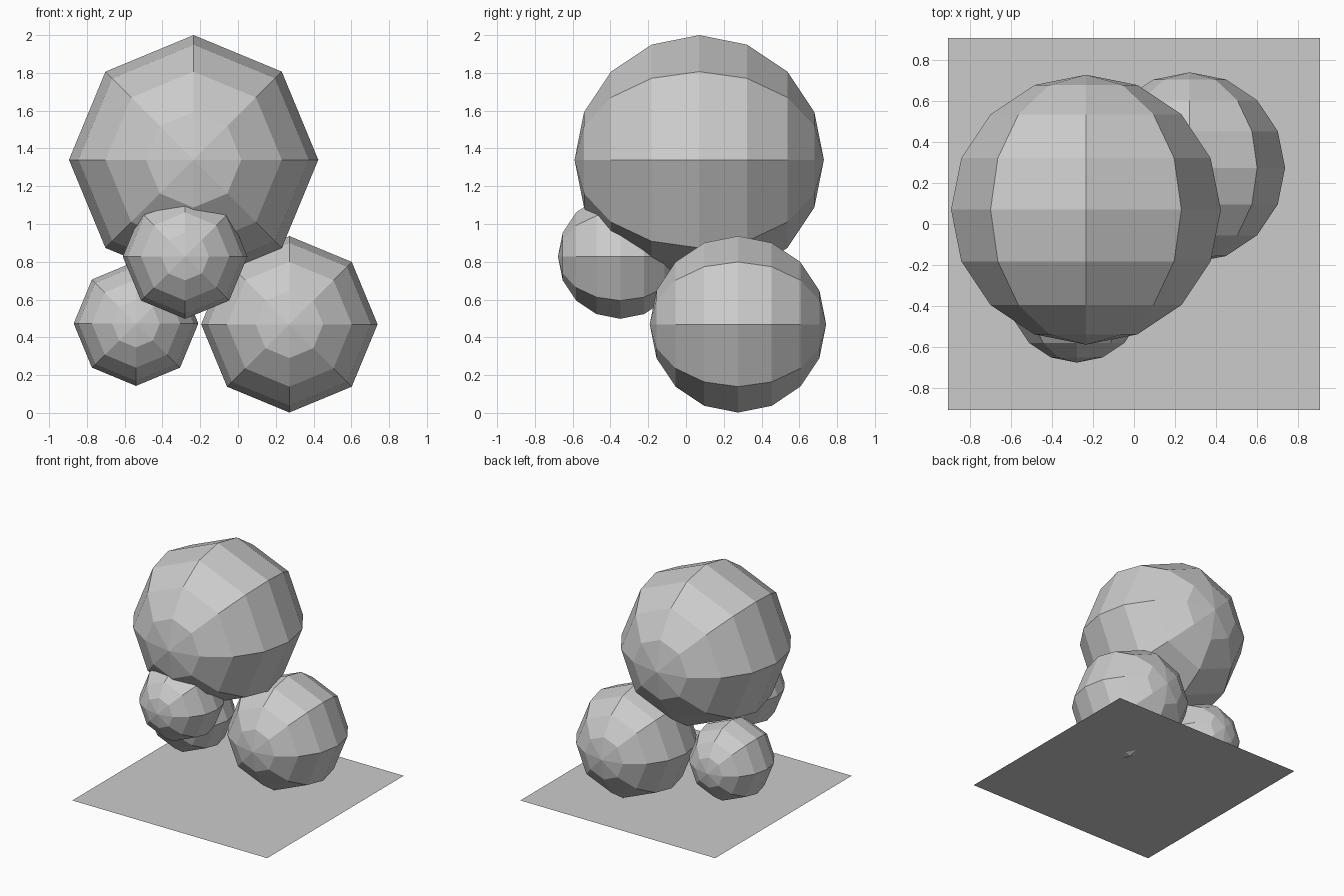
import bpy
from math import pi

if "Cube" in bpy.data.objects:
    bpy.data.objects.remove(bpy.data.objects["Cube"])


def ball(name, centre, radius):
    # Low-poly sphere with its poles pointing front and back
    bpy.ops.mesh.primitive_uv_sphere_add(
        segments=8, ring_count=8, radius=radius,
        location=centre, rotation=(pi / 2, 0, 0))
    bpy.context.object.name = name


# Cluster of balls
ball("large_top_ball", (-0.235, 0.07, 1.34), 0.66)
ball("medium_right_ball", (0.272, 0.275, 0.469), 0.467)
ball("small_front_ball", (-0.28, -0.348, 0.828), 0.33)
ball("small_left_ball", (-0.54, 0.16, 0.473), 0.33)

# Thin base sheet, slightly pierced by the medium ball
bpy.ops.mesh.primitive_plane_add(size=1.82, location=(0, 0, 0.02))
bpy.context.object.name = "base_sheet"
